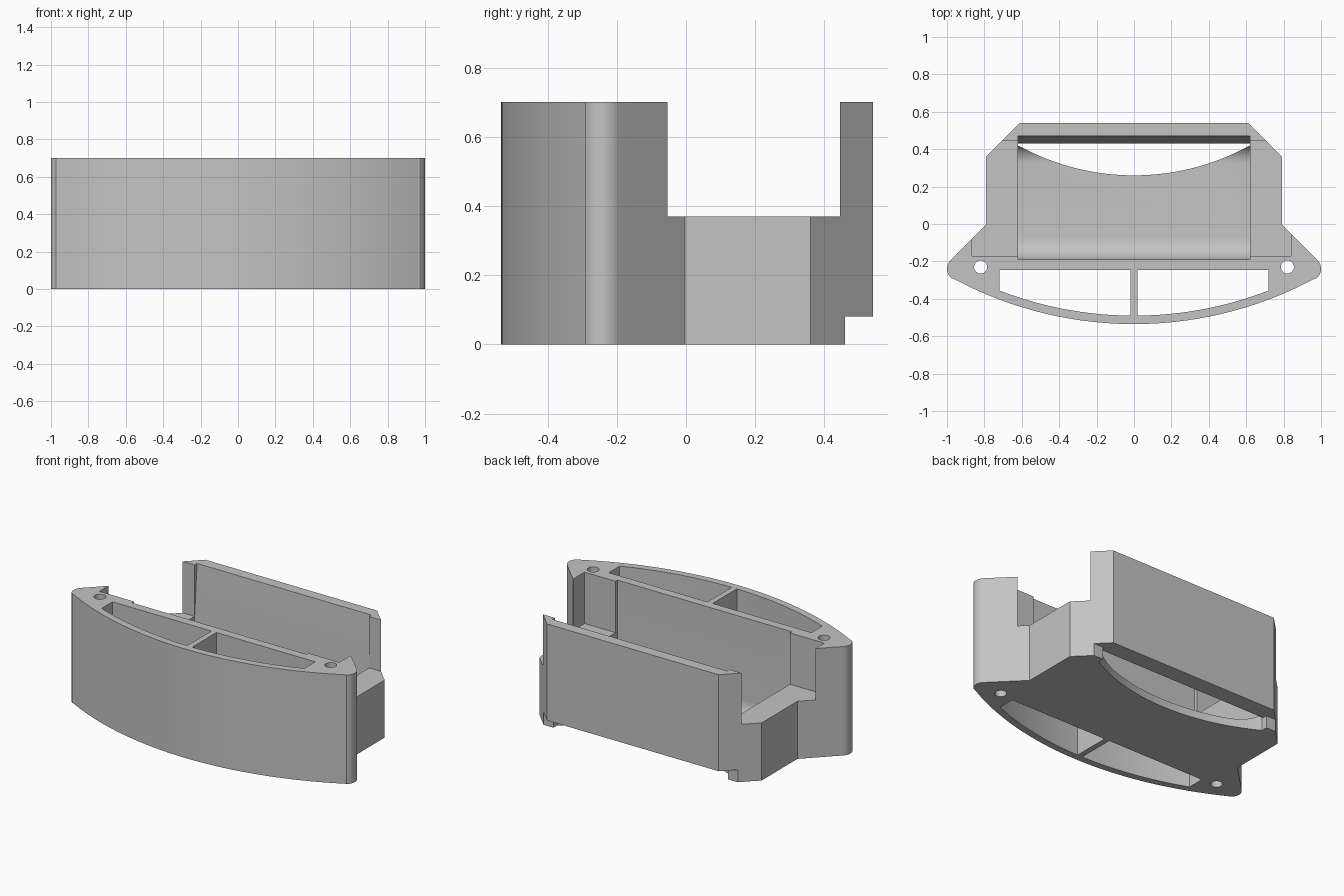
import bpy, bmesh
from math import sin, cos, pi, asin, radians

old = bpy.data.objects.get("Cube")
if old:
    bpy.data.objects.remove(old, do_unlink=True)

HEIGHT = 0.70
grey = bpy.data.materials.new("plain grey")
grey.use_nodes = True
grey.diffuse_color = (0.55, 0.55, 0.55, 1)
grey.node_tree.nodes["Principled BSDF"].inputs["Base Color"].default_value = (0.55, 0.55, 0.55, 1)


def arc(cx, cy, r, a0, a1, n):
    """Points on a circle from angle a0 to a1 (radians)."""
    return [(cx + r * cos(a0 + (a1 - a0) * i / n),
             cy + r * sin(a0 + (a1 - a0) * i / n)) for i in range(n + 1)]


def mirror(pts):
    return [(-x, y) for x, y in reversed(pts)]


def box(x0, x1, y0, y1):
    return [(x0, y0), (x1, y0), (x1, y1), (x0, y1)]


def prism(name, pts, lo, hi, along_x=False):
    """Extrude a plan outline up z, or a (y, z) section along x."""
    bm = bmesh.new()
    place = (lambda u, v, t: (t, u, v)) if along_x else (lambda u, v, t: (u, v, t))
    rings = [[bm.verts.new(place(u, v, t)) for u, v in pts] for t in (lo, hi)]
    bm.faces.new(rings[0])
    bm.faces.new(rings[1])
    for i in range(len(pts)):
        j = (i + 1) % len(pts)
        bm.faces.new((rings[0][i], rings[0][j], rings[1][j], rings[1][i]))
    bmesh.ops.recalc_face_normals(bm, faces=bm.faces)
    mesh = bpy.data.meshes.new(name)
    bm.to_mesh(mesh)
    bm.free()
    mesh.materials.append(grey)
    ob = bpy.data.objects.new(name, mesh)
    bpy.context.collection.objects.link(ob)
    return ob


# Solid body: bowed front, rounded tips, chamfered back
bow_y, bow_r = 1.505, 2.04
tip_angle = asin(0.966 / bow_r)
front = arc(0, bow_y, bow_r, -pi / 2 - tip_angle, -pi / 2 + tip_angle, 48)
right_side = arc(0.935, -0.24, 0.065, -pi / 2 + tip_angle, pi / 4, 12)[1:]
right_side += [(0.79, -0.003), (0.79, 0.36), (0.61, 0.54)]
body = prism("housing_body", front + right_side + mirror(right_side), 0, HEIGHT)

cutters = []

# Rounded trough, with a slightly leaning back wall
trough = [(-0.19, 0.9)] + arc(-0.07, 0.17, 0.12, pi, 1.5 * pi, 12)
trough += arc(0.325, 0.155, 0.105, -pi / 2, 0, 12) + [(0.47, HEIGHT), (0.47, 0.9)]
cutters.append(prism("trough_cutter", trough, -0.62, 0.62, True))

# Lowered sides between the front block and back wall
cutters.append(prism("side_gap_cutter", box(-0.865, 0.84, -0.17, 0.445), 0.37, 0.9))

# Step under the back wall
step = [(-1, 0.46), (-0.62, 0.46), (-0.62, 0.42), (0.62, 0.42),
        (0.62, 0.46), (1, 0.46), (1, 0.7), (-1, 0.7)]
cutters.append(prism("back_step_cutter", step, -0.1, 0.08))

# Curved opening in the trough floor
half = asin(0.62 / 1.28)
opening = arc(0, 1.54, 1.28, -pi / 2 - half, -pi / 2 + half, 32)
cutters.append(prism("floor_opening_cutter", opening + [(0.62, 0.43), (-0.62, 0.43)], -0.1, 0.3))

# Two bowed windows either side of the rib, and two screw holes
window = arc(0, bow_y, 1.995, -pi / 2 + asin(0.018 / 1.995), -pi / 2 + asin(0.72 / 1.995), 24)
window += [(0.72, -0.245), (0.018, -0.245)]
hole = arc(0.82, -0.23, 0.035, 0, 2 * pi, 24)[:-1]
for side, flip in (("left", lambda p: p), ("right", mirror)):
    cutters.append(prism(side + "_window_cutter", flip(window), -0.1, 0.9))
    cutters.append(prism(side + "_screw_hole_cutter", flip(hole), -0.1, 0.9))

# Apply every cut to the body, then drop the cutters
for c in cutters:
    c.hide_render = True
    mod = body.modifiers.new(c.name, "BOOLEAN")
    mod.operation = "DIFFERENCE"
    mod.solver = "EXACT"
    mod.object = c
bpy.context.view_layer.update()
result = bpy.data.meshes.new_from_object(body.evaluated_get(bpy.context.evaluated_depsgraph_get()))
body.modifiers.clear()
body.data = result
for c in cutters:
    bpy.data.objects.remove(c, do_unlink=True)

# Smooth curved walls, crisp edges
bpy.ops.object.select_all(action="DESELECT")
body.select_set(True)
bpy.context.view_layer.objects.active = body
bpy.ops.object.shade_smooth_by_angle(angle=radians(25))
